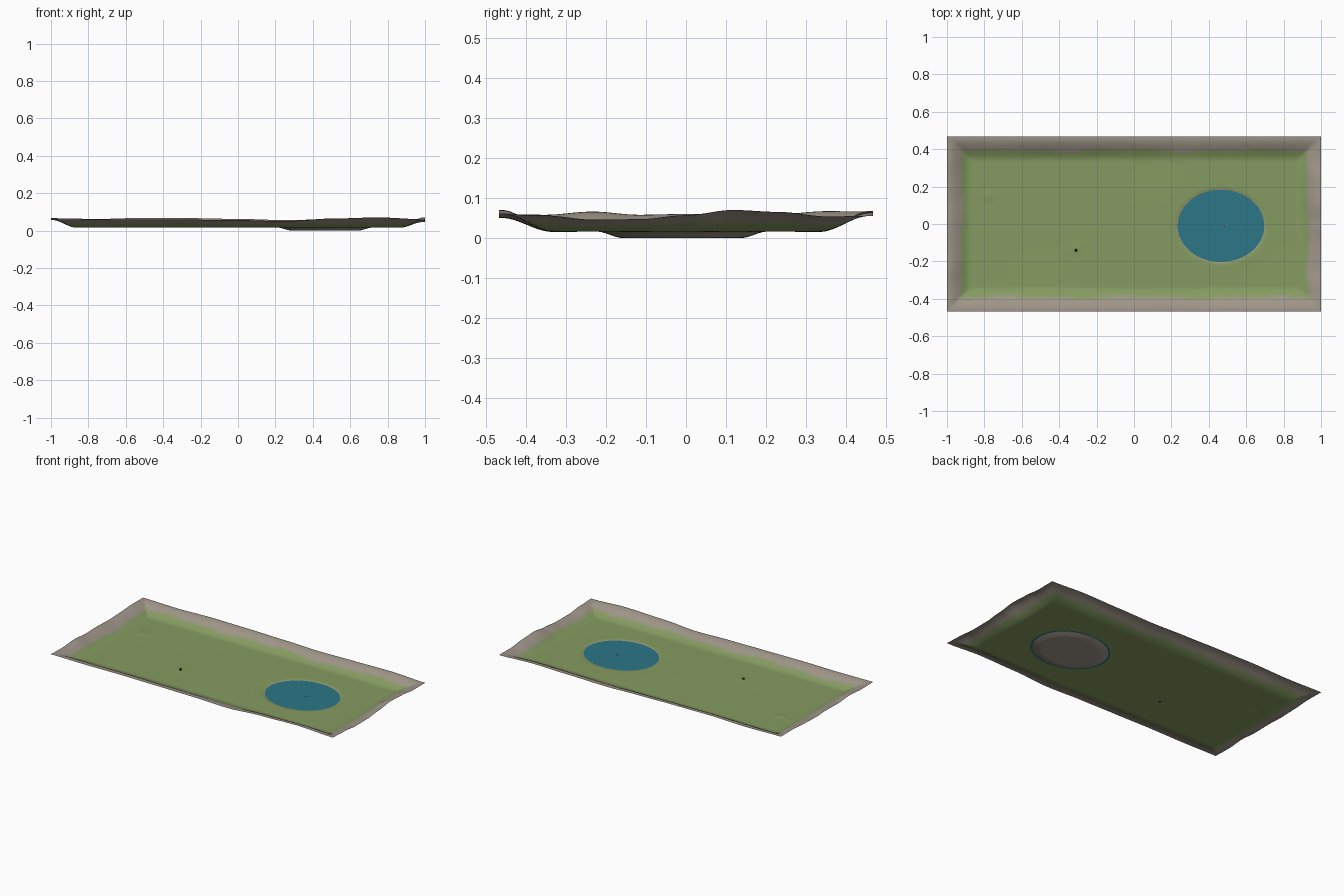
import bpy, bmesh, math

cube = bpy.data.objects.get("Cube")
if cube:
    bpy.data.objects.remove(cube)

HX, HY = 1.0, 0.467            # half sizes of the ground
PX, PY, RX, RY = 0.465, -0.01, 0.24, 0.2   # pond ellipse
WATER, GROUND = 0.0125, 0.016


def material(name, rgb):
    m = bpy.data.materials.new(name)
    m.use_nodes = True
    m.diffuse_color = (*rgb, 1)
    bsdf = m.node_tree.nodes["Principled BSDF"]
    bsdf.inputs["Base Color"].default_value = (*rgb, 1)
    bsdf.inputs["Roughness"].default_value = 0.9
    return m


grass = material("grass green", (0.235, 0.328, 0.119))
rock = material("rock grey", (0.35, 0.305, 0.25))
blend = material("mossy rock", (0.285, 0.317, 0.175))
water = material("pond blue", (0.026, 0.181, 0.242))
dark = material("dark stump", (0.02, 0.02, 0.018))

# Rim heights along each side, evenly spaced
FRONT = [0.06, 0.058, 0.06, 0.058, 0.056, 0.05, 0.064, 0.07, 0.06]
BACK = [0.066, 0.062, 0.068, 0.066, 0.062, 0.056, 0.06, 0.064, 0.055]
LEFT = [0.06, 0.056, 0.046, 0.047, 0.057, 0.07, 0.065, 0.054, 0.055]
RIGHT = [0.06, 0.058, 0.066, 0.058, 0.06, 0.056, 0.06, 0.067, 0.066]


def smooth(t):
    t = min(max(t, 0), 1)
    return t * t * (3 - 2 * t)


def sample(knots, u):
    f = min(max(u, 0), 1) * (len(knots) - 1)
    i = min(int(f), len(knots) - 2)
    return knots[i] + (knots[i + 1] - knots[i]) * smooth(f - i)


def edge(x, y):
    """Distance to the nearest side and the rim height there."""
    u, v = (x + HX) / (2 * HX), (y + HY) / (2 * HY)
    sides = [(y + HY, FRONT, u), (HY - y, BACK, u),
             (HX - x, LEFT, v), (x + HX, RIGHT, v)]
    d, knots, t = min(sides, key=lambda s: s[0])
    return d, sample(knots, t)


def pond_radius(x, y):
    return math.hypot((x - PX) / RX, (y - PY) / RY)


def mound(x, y, cx, cy, size):
    return math.exp(-((x - cx) ** 2 + (y - cy) ** 2) / size ** 2)


def height(x, y):
    d, rim = edge(x, y)
    base = GROUND + 0.001 * math.sin(5 * x + 1) * math.cos(7 * y)
    base += 0.004 * mound(x, y, -0.78, 0.15, 0.025)
    base += 0.003 * mound(x, y, -0.31, -0.13, 0.03)
    r = pond_radius(x, y)
    if r < 1.3:
        base += (GROUND - base) * smooth((1.3 - r) / 0.2)
    if r < 1.06:
        base = GROUND * (1 - smooth((1.06 - r) / 0.32))
    return rim + (base - rim) * smooth((d - 0.008) / 0.125)


# Ground sheet with raised rim and sunken pond bed
NX, NY = 200, 94
bm = bmesh.new()
bmesh.ops.create_grid(bm, x_segments=NX, y_segments=NY, size=1)
for v in bm.verts:
    v.co.x *= HX
    v.co.y *= HY
    v.co.z = height(v.co.x, v.co.y)
for f in bm.faces:
    c = f.calc_center_median()
    d = edge(c.x, c.y)[0]
    d += 0.006 * math.sin(9 * c.x + 4 * c.y) + 0.004 * math.sin(21 * c.x - 17 * c.y)
    if d < 0.068 or pond_radius(c.x, c.y) < 0.98:
        f.material_index = 1
    elif d < 0.08:
        f.material_index = 2
    f.smooth = True
mesh = bpy.data.meshes.new("ground")
bm.to_mesh(mesh)
bm.free()
ground = bpy.data.objects.new("ground", mesh)
bpy.context.collection.objects.link(ground)
for m in (grass, rock, blend):
    mesh.materials.append(m)

# Water surface
bpy.ops.mesh.primitive_circle_add(vertices=96, radius=1, fill_type='NGON',
                                  location=(PX, PY, WATER))
pond = bpy.context.object
pond.name = "pond_water"
pond.scale = (RX * 1.015, RY * 1.015, 1)
pond.data.materials.append(water)


def peg(name, x, y, z, radius, depth, mat):
    bpy.ops.mesh.primitive_cone_add(vertices=8, radius1=radius, radius2=radius * 0.6,
                                    depth=depth, location=(x, y, z + depth / 2))
    bpy.context.object.name = name
    bpy.context.object.data.materials.append(mat)


# Small stump on the grass and stone tip in the pond
peg("stump", -0.31, -0.14, GROUND, 0.008, 0.012, dark)
peg("pond_stone", 0.49, -0.007, 0.002, 0.008, 0.013, rock)
